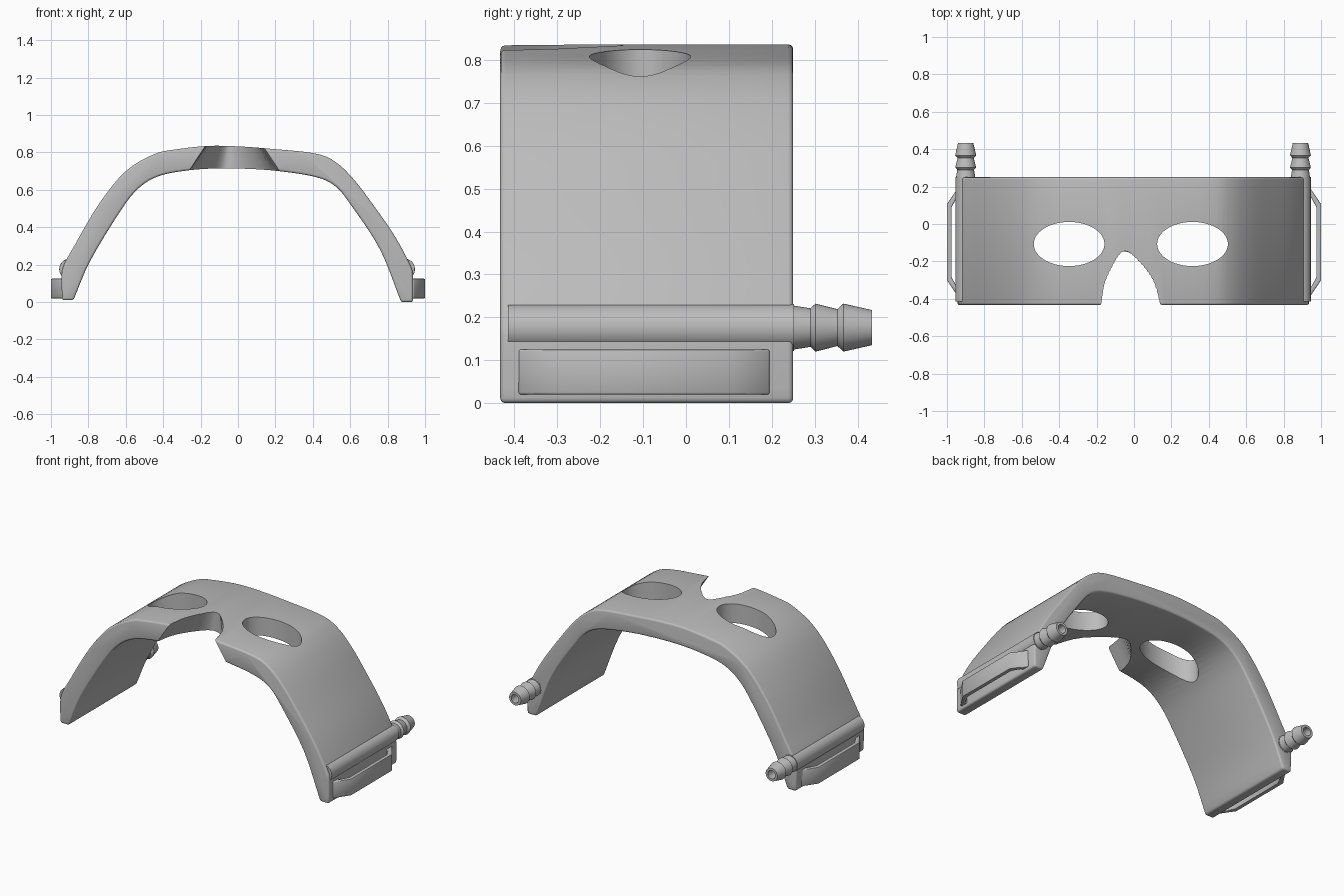
import bpy, bmesh, math
from mathutils import Vector

if "Cube" in bpy.data.objects:
    bpy.data.objects.remove(bpy.data.objects["Cube"], do_unlink=True)

GREY = (0.5, 0.5, 0.5, 1)
mat = bpy.data.materials.new("matte grey")
mat.use_nodes = True
mat.diffuse_color = GREY
mat.node_tree.nodes["Principled BSDF"].inputs["Base Color"].default_value = GREY


def make_object(name, bm):
    bmesh.ops.recalc_face_normals(bm, faces=bm.faces)
    mesh = bpy.data.meshes.new(name)
    bm.to_mesh(mesh)
    bm.free()
    mesh.materials.append(mat)
    ob = bpy.data.objects.new(name, mesh)
    bpy.context.collection.objects.link(ob)
    return ob


def smooth(mesh, degrees=40):
    for p in mesh.polygons:
        p.use_smooth = True
    mesh.set_sharp_from_angle(angle=math.radians(degrees))


def loft(lower, upper):
    """Closed solid between two matching outlines."""
    bm = bmesh.new()
    a = [bm.verts.new(p) for p in lower]
    b = [bm.verts.new(p) for p in upper]
    bm.faces.new(a)
    bm.faces.new(b)
    for i in range(len(a)):
        j = (i + 1) % len(a)
        bm.faces.new((a[i], a[j], b[j], b[i]))
    bmesh.ops.recalc_face_normals(bm, faces=bm.faces)
    return bm


def round_edges(bm, width, segments=3):
    sharp = [e for e in bm.edges if e.calc_face_angle(0) > 0.6]
    bmesh.ops.bevel(bm, geom=sharp, offset=width, offset_type='OFFSET',
                    segments=segments, profile=0.5, affect='EDGES', clamp_overlap=True)


def spline(points, steps=4):
    """Smooth curve through the points."""
    p = [Vector(q) for q in points]
    p = [p[0] * 2 - p[1]] + p + [p[-1] * 2 - p[-2]]
    out = []
    for a, b, c, d in zip(p, p[1:], p[2:], p[3:]):
        for k in range(steps):
            t = k / steps
            out.append(0.5 * (2 * b + (c - a) * t + (2 * a - 5 * b + 4 * c - d) * t ** 2
                              + (3 * b - a - 3 * c + d) * t ** 3))
    return out + [p[-2]]


# Curved mask band: arch section run from front to back
outer = [(-.94, .01), (-.94, .17), (-.87, .31), (-.74, .53), (-.6, .7), (-.45, .79),
         (-.34, .815), (-.16, .835), (.01, .832), (.17, .82), (.41, .795), (.52, .75),
         (.62, .655), (.73, .51), (.84, .35), (.92, .2), (.935, .14), (.935, 0)]
inner = [(.872, 0), (.76, .28), (.61, .51), (.52, .62), (.41, .67), (.22, .7), (.06, .712),
         (-.1, .715), (-.26, .705), (-.42, .675), (-.53, .61), (-.63, .485), (-.79, .22),
         (-.88, .01)]
section = spline(outer) + spline(inner)
bm = loft([(p.x, -.433, p.y) for p in section], [(p.x, .25, p.y) for p in section])
round_edges(bm, .012)
band = make_object("mask_band", bm)

# Cutters for the eye openings and the flared nose notch
cutters = []
for side, x in (("right", -.347), ("left", .313)):
    ring = [(x + .189 * math.cos(a), -.107 + .118 * math.sin(a))
            for a in (math.tau * i / 72 for i in range(72))]
    cutters.append(make_object(side + "_eye_cutter", loft(
        [(u, v, .45) for u, v in ring], [(u, v, 1) for u, v in ring])))

notch = spline([(-.178, -.435), (-.16, -.32), (-.12, -.23), (-.08, -.165), (-.045, -.145),
                (0, -.17), (.065, -.24), (.11, -.32), (.138, -.435)])
notch = [Vector((-.178, -.6))] + notch + [Vector((.138, -.6))]


def notch_ring(z):
    grow = 1 + (.83 - z) / .12 * .5
    return [(-.02 + (p.x + .02) * grow, p.y, z) for p in notch]


cutters.append(make_object("nose_cutter", loft(notch_ring(.6), notch_ring(.93))))

for c in cutters:
    c.hide_render = True
    mod = band.modifiers.new(c.name, 'BOOLEAN')
    mod.operation = 'DIFFERENCE'
    mod.solver = 'EXACT'
    mod.object = c
graph = bpy.context.evaluated_depsgraph_get()
cut_mesh = bpy.data.meshes.new_from_object(band.evaluated_get(graph))
band.modifiers.clear()
band.data = cut_mesh
smooth(band.data)
for c in cutters:
    bpy.data.objects.remove(c, do_unlink=True)


# Side tube ending in a hollow barbed nozzle, turned about the y axis
def tube(name, x, z=.176, sides=40):
    profile = [(0, -.415), (.055, -.415), (.055, .252), (.051, .252), (.045, .29),
               (.056, .302), (.043, .353), (.056, .367), (.041, .433), (.026, .433),
               (.026, .2), (0, .2)]
    bm = bmesh.new()
    verts = [bm.verts.new((x + r, y, z)) for r, y in profile]
    edges = [bm.edges.new(pair) for pair in zip(verts, verts[1:])]
    bmesh.ops.spin(bm, geom=verts + edges, cent=(x, 0, z), axis=(0, 1, 0),
                   angle=math.tau, steps=sides, use_duplicate=False)
    bmesh.ops.remove_doubles(bm, verts=bm.verts, dist=.0005)
    smooth(make_object(name, bm).data, 20)


# Strap loop: tapered bracket with an open slot
def strap_loop(name, s):
    outline = [(.92, .195), (.94, .195), (1, .107), (1, -.3), (.94, -.39), (.92, -.39),
               (.92, -.34), (.945, -.34), (.975, -.285), (.975, .09), (.945, .145), (.92, .145)]
    bm = loft([(s * x, y, .02) for x, y in outline], [(s * x, y, .125) for x, y in outline])
    round_edges(bm, .005, 2)
    smooth(make_object(name, bm).data)


for side, s, x in (("right", -1, -.9), ("left", 1, .89)):
    tube(side + "_barbed_tube", x)
    strap_loop(side + "_strap_loop", s)
